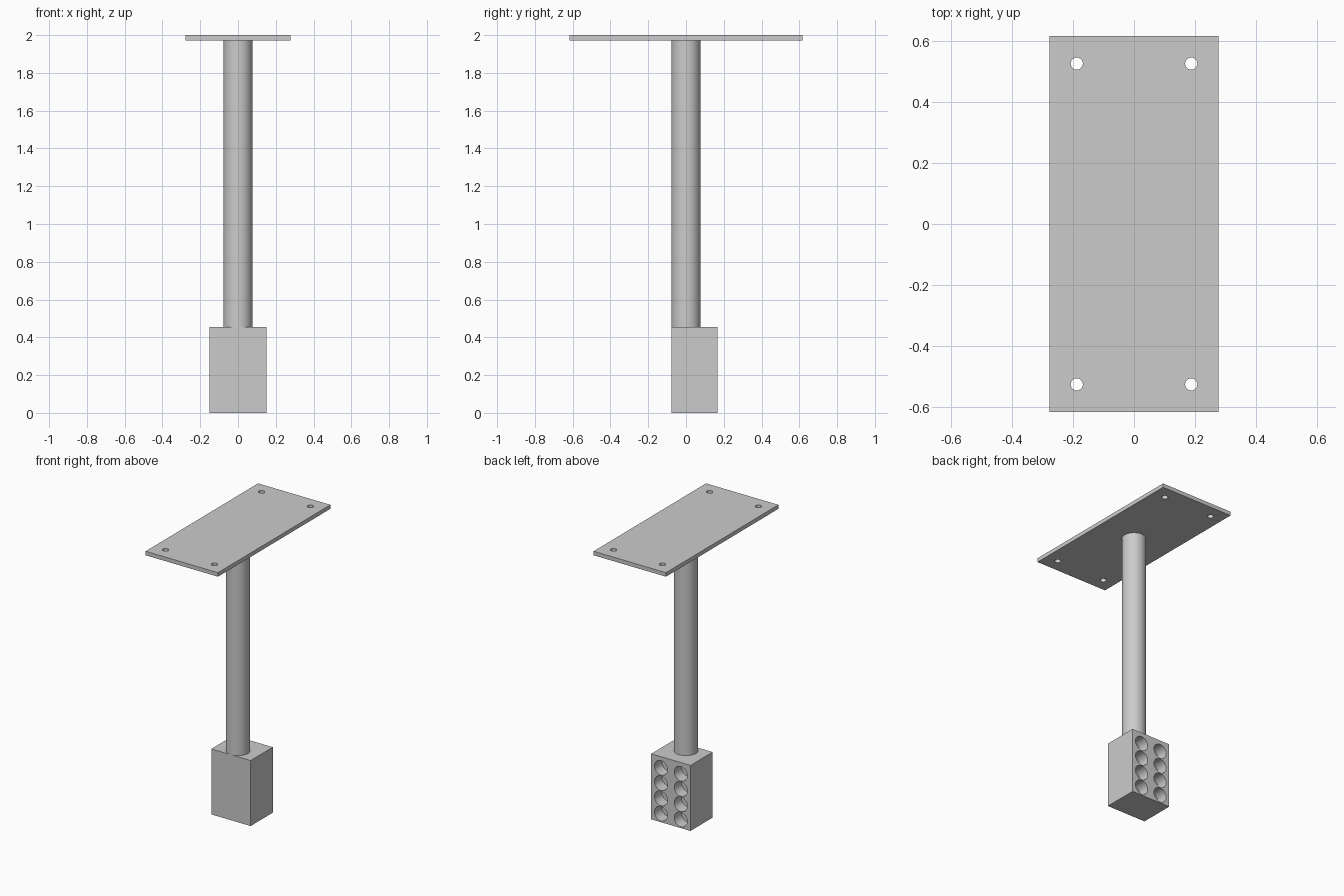
import bpy
from math import pi

if "Cube" in bpy.data.objects:
    bpy.data.objects.remove(bpy.data.objects["Cube"])


def box(name, lo, hi):
    centre = [(a + b) / 2 for a, b in zip(lo, hi)]
    bpy.ops.mesh.primitive_cube_add(size=1, location=centre)
    ob = bpy.context.object
    ob.name = name
    ob.scale = [b - a for a, b in zip(lo, hi)]
    bpy.ops.object.transform_apply(location=False, rotation=False, scale=True)
    return ob


def cylinder(name, radius, depth, centre, rot=(0, 0, 0), sides=48):
    bpy.ops.mesh.primitive_cylinder_add(vertices=sides, radius=radius, depth=depth,
                                        location=centre, rotation=rot)
    ob = bpy.context.object
    ob.name = name
    return ob


def smooth(ob):
    bpy.ops.object.select_all(action='DESELECT')
    ob.select_set(True)
    bpy.context.view_layer.objects.active = ob
    bpy.ops.object.shade_smooth_by_angle(angle=pi / 6)


def drill(target, cutters):
    # Cut every hole, then remove the cutters
    for c in cutters:
        bpy.context.view_layer.objects.active = target
        mod = target.modifiers.new("hole", 'BOOLEAN')
        mod.operation = 'DIFFERENCE'
        mod.solver = 'EXACT'
        mod.object = c
        bpy.ops.object.modifier_apply(modifier=mod.name)
        bpy.data.objects.remove(c)
    smooth(target)


# Top mounting plate with four bolt holes
plate = box("mounting_plate", (-0.278, -0.617, 1.972), (0.278, 0.617, 2.0))
drill(plate, [cylinder("bolt_hole", 0.02, 0.2, (x, y, 1.986), sides=32)
              for x in (-0.188, 0.188) for y in (-0.527, 0.527)])

# Round post between the block and the plate
post = cylinder("post", 0.077, 1.517, (0, 0, 1.2135), sides=64)
smooth(post)

# Lower block, flush with the post at the front, with two columns of blind holes at the back
BACK, HOLE_DEPTH = 0.166, 0.08
block = box("socket_block", (-0.151, -0.077, 0), (0.151, BACK, 0.455))
drill(block, [cylinder("socket", 0.05, HOLE_DEPTH * 2, (x, BACK, 0.059 + 0.106 * i),
                       rot=(pi / 2, 0, 0))
              for x in (-0.076, 0.076) for i in range(4)])
